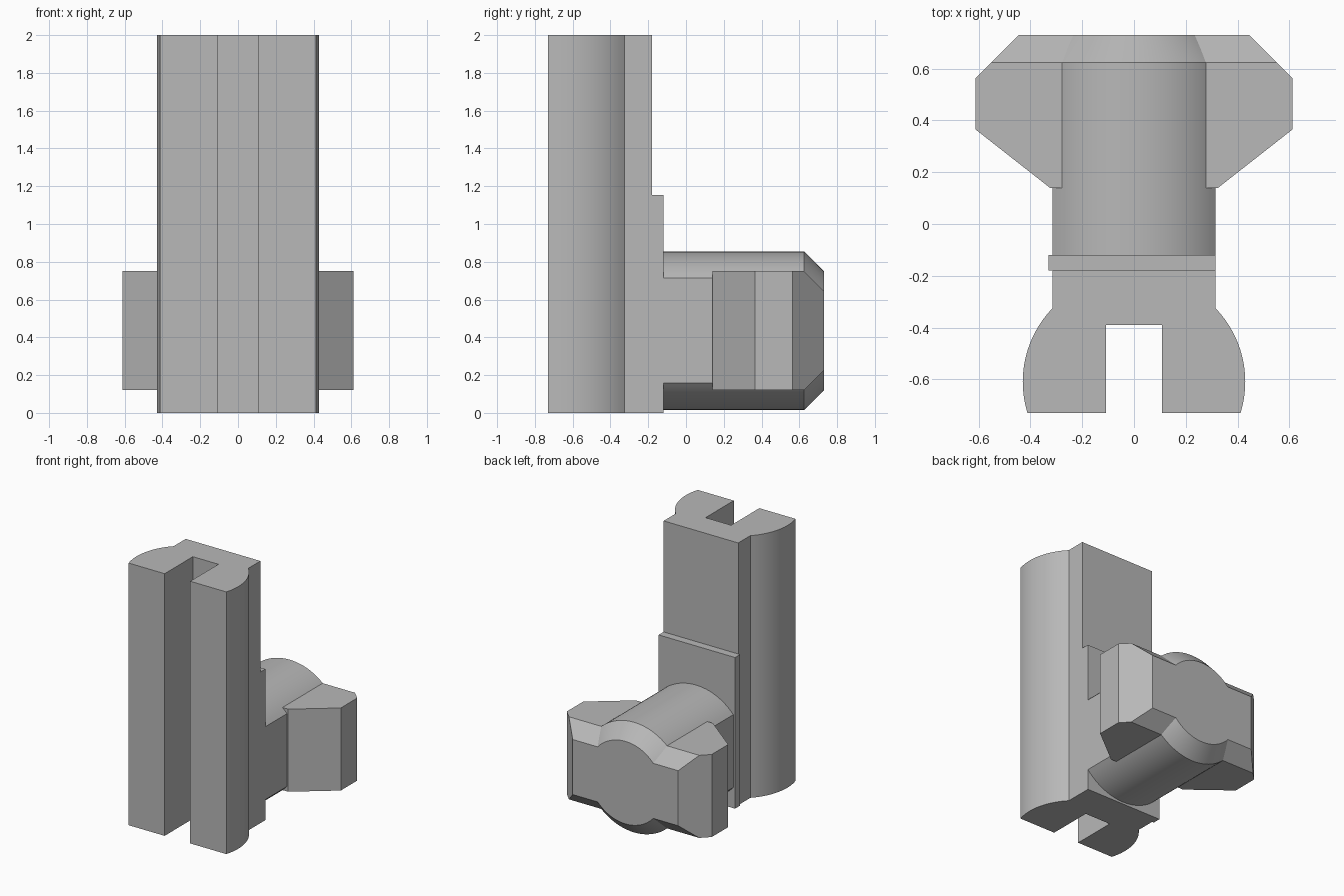
import bpy, bmesh, math
from mathutils import Vector

old = bpy.data.objects.get("Cube")
if old:
    bpy.data.objects.remove(old, do_unlink=True)

grey = bpy.data.materials.new("plain grey")
grey.use_nodes = True
colour = (0.48, 0.48, 0.48, 1)
grey.diffuse_color = colour
grey.node_tree.nodes["Principled BSDF"].inputs["Base Color"].default_value = colour


def loft(name, sections, cuts=()):
    """Skin matching closed sections, cap the ends, then trim with planes."""
    bm = bmesh.new()
    loops = [[bm.verts.new(p) for p in section] for section in sections]
    for a, b in zip(loops, loops[1:]):
        for i in range(len(a)):
            j = (i + 1) % len(a)
            bm.faces.new((a[i], a[j], b[j], b[i]))
    bm.faces.new(loops[0])
    bm.faces.new(loops[-1])
    for point, normal in cuts:
        bmesh.ops.bisect_plane(bm, geom=bm.verts[:] + bm.edges[:] + bm.faces[:],
                               plane_co=point, plane_no=normal, clear_outer=True)
        bmesh.ops.holes_fill(bm, edges=[e for e in bm.edges if e.is_boundary])
    bmesh.ops.recalc_face_normals(bm, faces=bm.faces[:])
    mesh = bpy.data.meshes.new(name)
    bm.to_mesh(mesh)
    bm.free()
    mesh.materials.append(grey)
    ob = bpy.data.objects.new(name, mesh)
    bpy.context.collection.objects.link(ob)
    bpy.ops.object.select_all(action="DESELECT")
    ob.select_set(True)
    bpy.context.view_layer.objects.active = ob
    bpy.ops.object.shade_smooth_by_angle(angle=math.radians(30))
    return ob


def prism(name, outline, z0, z1, cuts=()):
    return loft(name, [[(x, y, z) for x, y in outline] for z in (z0, z1)], cuts)


def mirrored(half):
    return half + [(-x, y) for x, y in reversed(half)]


# Slotted upright with bulging sides
start, end = math.asin(-0.12 / 0.41), math.asin(0.285 / 0.41)
half = [(0.108, -0.39), (0.108, -0.73)]
for i in range(15):
    a = start + (end - start) * i / 14
    half.append((0.02 + 0.41 * math.cos(a), -0.61 + 0.41 * math.sin(a)))
half.append((0.315, -0.18))
prism("slotted_upright", mirrored(half), 0, 2)

# Backing plate, slightly proud on one side
prism("backing_plate", [(-0.33, -0.18), (0.315, -0.18),
                        (0.315, -0.12), (-0.33, -0.12)], 0, 1.153)

# Round shank with flat sides and a chamfered end
AXIS, RADIUS, FLAT = 0.435, 0.42, 0.315
edge = math.acos(FLAT / RADIUS)
angles = [side + edge + (math.pi - 2 * edge) * i / 24
          for side in (0, math.pi) for i in range(25)]
loft("shank", [[(r * math.cos(a), y, AXIS + r * math.sin(a)) for a in angles]
               for y, r in ((-0.12, RADIUS), (0.625, RADIUS), (0.73, 0.315))])

# Winged head, chamfered along its upper and lower back edges
wing = [(0.325, 0.14), (0.612, 0.365), (0.612, 0.563), (0.445, 0.73)]
cuts = [((0, 0.625, AXIS + s * 0.315), Vector((0, 1, s)).normalized())
        for s in (-1, 1)]
prism("winged_head", mirrored(wing), AXIS - 0.315, AXIS + 0.315, cuts)
